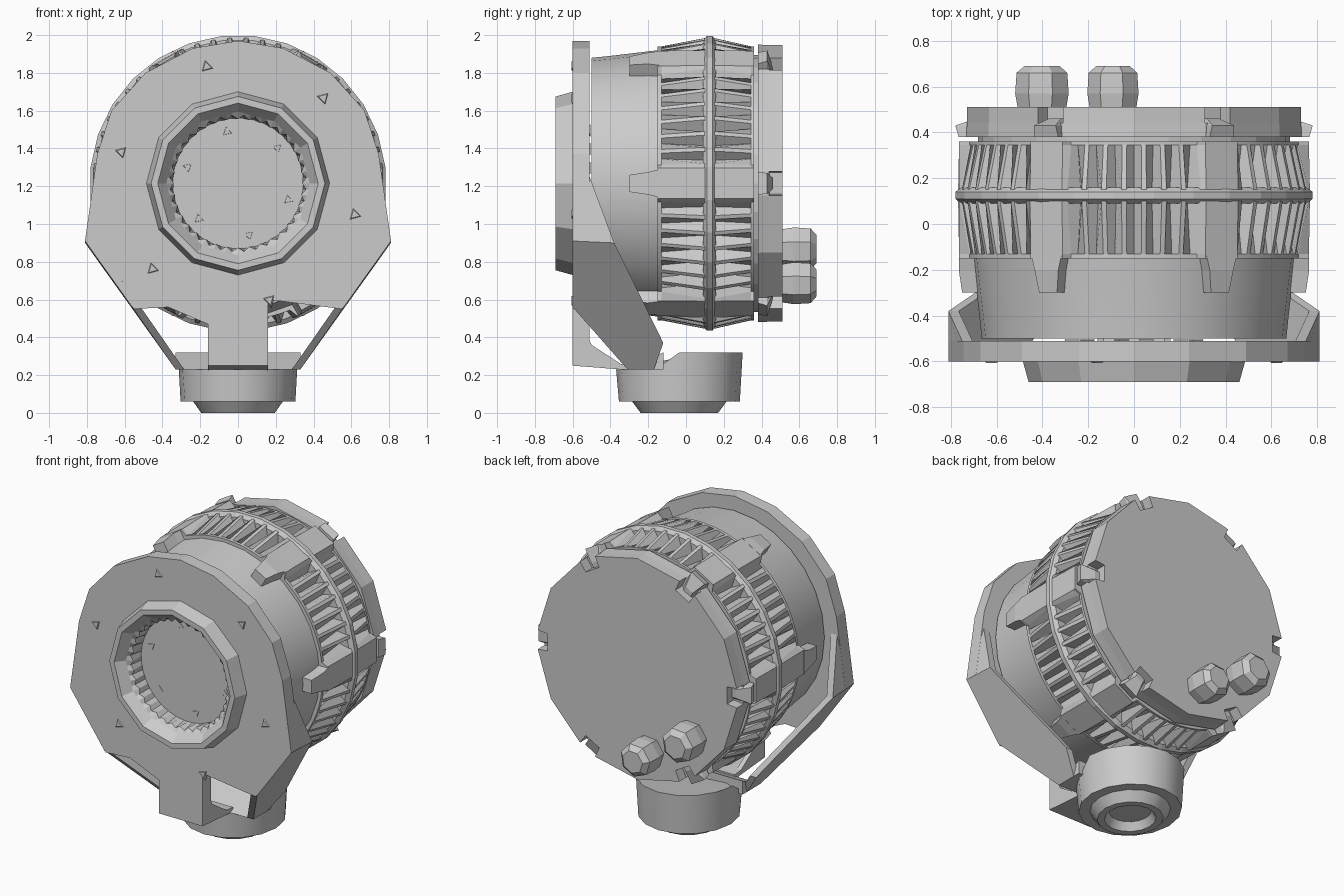
import bpy, bmesh, math
from mathutils import Vector

cube = bpy.data.objects.get("Cube")
if cube:
    bpy.data.objects.remove(cube)

grey = bpy.data.materials.new("cast_grey")
grey.use_nodes = True
colour = (0.6, 0.6, 0.6, 1)
grey.diffuse_color = colour
grey.node_tree.nodes["Principled BSDF"].inputs["Base Color"].default_value = colour

AXIS_Z = 1.215  # height of the motor axis


def loft(name, rings, closed=False, smooth=False):
    """Skin equal-length rings; cap the ends, or join last to first."""
    bm = bmesh.new()
    rows = [[bm.verts.new(p) for p in ring] for ring in rings]
    pairs = list(zip(rows, rows[1:]))
    if closed:
        pairs.append((rows[-1], rows[0]))
    else:
        bm.faces.new(rows[0])
        bm.faces.new(rows[-1])
    n = len(rows[0])
    for a, b in pairs:
        for i in range(n):
            j = (i + 1) % n
            bm.faces.new((a[i], a[j], b[j], b[i]))
    bmesh.ops.recalc_face_normals(bm, faces=bm.faces)
    mesh = bpy.data.meshes.new(name)
    bm.to_mesh(mesh)
    bm.free()
    mesh.materials.append(grey)
    ob = bpy.data.objects.new(name, mesh)
    bpy.context.collection.objects.link(ob)
    if smooth:
        bpy.ops.object.select_all(action='DESELECT')
        ob.select_set(True)
        bpy.context.view_layer.objects.active = ob
        bpy.ops.object.shade_smooth_by_angle(angle=math.radians(30))
    return ob


def spread(n, start=0.0):
    return [start + math.tau * i / n for i in range(n)]


def ring(y, radii, angles, cx=0.0, cz=AXIS_Z):
    """Ring about the y direction; radii is one number or one per angle."""
    if isinstance(radii, (int, float)):
        radii = [radii] * len(angles)
    return [(cx + r * math.cos(a), y, cz + r * math.sin(a)) for r, a in zip(radii, angles)]


def turned(name, profile, n, cx=0.0, cz=AXIS_Z, start=0.0, smooth=False):
    return loft(name, [ring(y, r, spread(n, start), cx, cz) for y, r in profile], smooth=smooth)


def sheet(name, points, shift):
    """Thin part made from one outline and a shifted copy."""
    pts = [Vector(p) for p in points]
    return loft(name, [pts, [p + Vector(shift) for p in pts]])


# Front housing, core and raised rim
turned("front_housing", [(-0.5, 0.665), (-0.4, 0.675), (-0.15, 0.705)], 28, smooth=True)
turned("motor_core", [(-0.2, 0.68), (0.4, 0.68)], 28)
turned("centre_rim", [(0.09, 0.76), (0.11, 0.785), (0.14, 0.785), (0.16, 0.76)], 28,
       start=math.pi / 28)

# Finned drums: V grooves, wide at the rim and closing to a point near the far end
angles, rim_r, end_r = [], [], []
GROOVES = 7
for k in range(6):
    for i in range(GROOVES):
        for t, valley in ((0.12, 0), (0.5, 1), (0.88, 0)):
            angles.append(math.radians(60 * k + 7 + 46 * (i + t) / GROOVES))
            rim_r.append(0.69 if valley else 0.77)
            end_r.append(0.725)
    for deg in (54, 66):
        angles.append(math.radians(60 * k + deg))
        rim_r.append(0.772)
        end_r.append(0.768)
for part, rim_y, tip_y, end_y in (("front", 0.10, -0.13, -0.15), ("rear", 0.15, 0.345, 0.36)):
    loft(part + "_fins", [ring(rim_y, rim_r, angles), ring(tip_y, end_r, angles),
                          ring(end_y, end_r, angles)])

# Rear cap, notched on its back half for the bolts
cap_angles, notch_r = [], []
for k in range(6):
    for deg, notched in ((-5, 0), (-4.9, 1), (4.9, 1), (5, 0), (30, 0)):
        cap_angles.append(math.radians(60 * k + deg))
        notch_r.append(0.66 if notched else 0.732)
loft("rear_cap", [ring(0.38, 0.735, cap_angles), ring(0.44, 0.732, cap_angles),
                  ring(0.441, notch_r, cap_angles), ring(0.51, notch_r, cap_angles)])

# Tie-bolt lugs in front and bolt ends behind
for k in range(6):
    a = math.radians(60 * k)
    out, side = Vector((math.cos(a), 0, math.sin(a))), Vector((-math.sin(a), 0, math.cos(a)))

    def block(y, r0, r1, w):
        return [Vector((0, y, AXIS_Z)) + out * r + side * s
                for r, s in ((r0, -w), (r1, -w), (r1, w), (r0, w))]
    loft(f"front_lug_{k + 1}", [block(-0.14, 0.62, 0.765, 0.075),
                                block(-0.2, 0.62, 0.765, 0.06),
                                block(-0.3, 0.62, 0.75, 0.045)])
    loft(f"rear_bolt_{k + 1}", [block(0.38, 0.62, 0.765, 0.06),
                                block(0.43, 0.62, 0.78, 0.055),
                                block(0.46, 0.62, 0.69, 0.03)])

# Cable glands
for side_name, x, z, r in (("outer", -0.40, 0.87, 0.12), ("inner", -0.09, 0.69, 0.115)):
    turned(side_name + "_cable_gland", [(0.5, r * 0.9), (0.57, r), (0.66, r * 0.95), (0.69, r * 0.65)],
           7, x, z, start=0.3)

# Front bracket plate with a round opening; its lower edge differs left to right
upper = [(0.24, 1.93), (0.49, 1.8), (0.67, 1.6), (0.745, 1.37), (0.81, 0.91), (0.55, 0.55)]
outline = ([(0, 1.97)] + upper + [(0.16, 0.6), (0.16, 0.25), (-0.16, 0.25), (-0.16, 0.47),
           (-0.37, 0.56)] + [(-x, z) for x, z in reversed(upper)])


def opening(y):
    pts = []
    for x, z in outline:
        d = Vector((x, 0, z - AXIS_Z)).normalized() * 0.43
        pts.append((d.x, y, AXIS_Z + d.z))
    return pts


loft("bracket_plate", [[(x, -0.6, z) for x, z in outline], opening(-0.6),
                       opening(-0.51), [(x, -0.51, z) for x, z in outline]], closed=True)

# Side straps and flanges running down to the base
for s, label in ((1, "left"), (-1, "right")):
    strap = [(0.81, -0.6, 0.91), (0.81, -0.38, 0.9), (0.43, -0.12, 0.37),
             (0.33, -0.17, 0.23), (0.33, -0.31, 0.23), (0.56, -0.6, 0.56)]
    flange = [(0.81, -0.6, 0.91), (0.81, -0.38, 0.9), (0.75, -0.51, 1.25),
              (0.745, -0.55, 1.37), (0.745, -0.6, 1.37)]
    for part, pts in (("strap", strap), ("flange", flange)):
        sheet(f"{label}_{part}", [(s * x, y, z) for x, y, z in pts], (-0.045 * s, 0, 0))
    # Gusset beside the tongue
    sheet(f"{label}_gusset", [(s * 0.16, -0.56, 0.25), (s * 0.16, -0.3, 0.23),
                              (s * 0.16, -0.5, 0.36), (s * 0.16, -0.56, 0.5)], (-0.03 * s, 0, 0))

# Tongue foot reaching back to the base, and the sloped saddle joining the straps
sheet("tongue_foot", [(-0.16, -0.6, 0.25), (0.16, -0.6, 0.25),
                      (0.16, -0.28, 0.225), (-0.16, -0.28, 0.225)], (0, 0, 0.03))
sheet("strap_saddle", [(-0.33, -0.31, 0.23), (-0.33, -0.12, 0.23),
                       (-0.33, -0.12, 0.32)], (0.66, 0, 0))

# Base cup with a sloped front lip and a hollow foot
BASE_Y = -0.035


def base_ring(z, r, lip=False):
    pts = []
    for a in spread(16):
        y = BASE_Y + r * math.sin(a)
        pts.append((0.95 * r * math.cos(a), y, 0.23 if lip and y < -0.15 else z))
    return pts


loft("base_cup", [base_ring(0.32, 0.335, True), base_ring(0.06, 0.32), base_ring(0.06, 0.25),
                  base_ring(0, 0.205), base_ring(0, 0.16), base_ring(0.05, 0.13)], smooth=True)

# Front ring: faceted funnel, toothed inside, closed by a recessed disc
N = 72
ring_angles = spread(N)


def faceted(r, n=12):
    step = math.tau / n
    return [r * math.cos(step / 2) / math.cos(a % step - step / 2) for a in ring_angles]


teeth = [0.362 if i % 2 else 0.34 for i in range(N)]
loft("front_ring", [ring(-0.52, faceted(0.485), ring_angles), ring(-0.6, faceted(0.485), ring_angles),
                    ring(-0.69, faceted(0.46), ring_angles), ring(-0.69, faceted(0.425), ring_angles),
                    ring(-0.63, faceted(0.38), ring_angles),
                    ring(-0.61, teeth, ring_angles), ring(-0.515, 0.345, ring_angles)])

# Three-sided bolt heads on the plate and on the recessed disc
for k in range(6):
    for part, r, y, size, offset in (("plate", 0.64, -0.6, 0.045, 45), ("disc", 0.28, -0.515, 0.04, 42)):
        a = math.radians(60 * k + offset)
        turned(f"{part}_bolt_{k + 1}", [(y + 0.01, size), (y - 0.007, size * 0.6)], 3,
               r * math.cos(a), AXIS_Z + r * math.sin(a), start=a)
